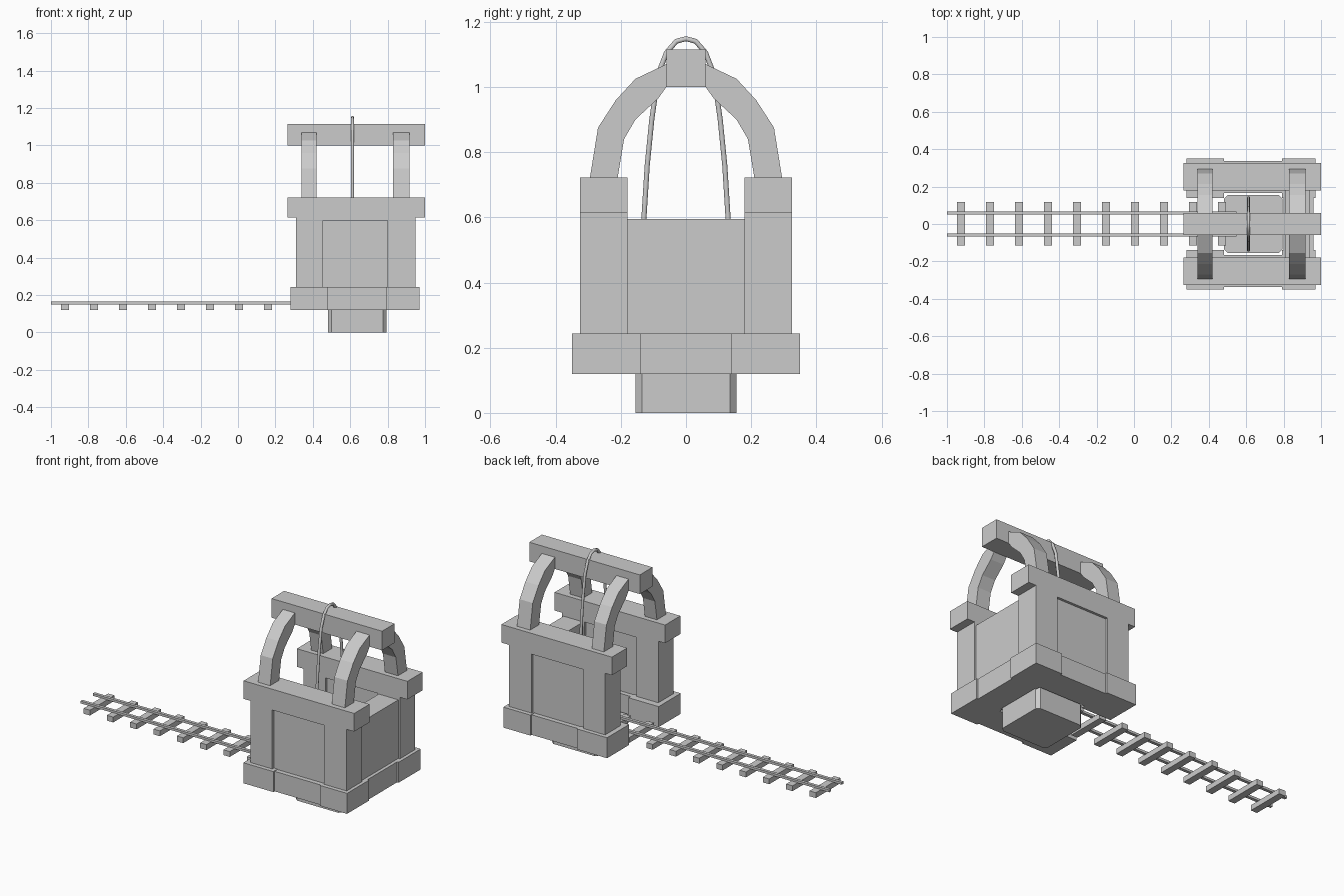
import bpy, bmesh, math
from mathutils import Vector

if "Cube" in bpy.data.objects:
    bpy.data.objects.remove(bpy.data.objects["Cube"])


def mesh_object(name, bm):
    bmesh.ops.recalc_face_normals(bm, faces=bm.faces)
    me = bpy.data.meshes.new(name)
    bm.to_mesh(me)
    bm.free()
    ob = bpy.data.objects.new(name, me)
    bpy.context.collection.objects.link(ob)
    return ob


def box(name, x, y, z):
    bm = bmesh.new()
    bmesh.ops.create_cube(bm, size=1)
    for v in bm.verts:
        v.co = Vector([(r[0] + r[1]) / 2 + c * (r[1] - r[0])
                       for r, c in zip((x, y, z), v.co)])
    return mesh_object(name, bm)


def prism(name, pts, lo, hi, place):
    """Extrude a 2D outline between lo and hi; place maps (u, v, w) to xyz."""
    bm = bmesh.new()
    a = [bm.verts.new(place(u, v, lo)) for u, v in pts]
    b = [bm.verts.new(place(u, v, hi)) for u, v in pts]
    n = len(pts)
    bm.faces.new(a)
    bm.faces.new(b[::-1])
    for i in range(n):
        j = (i + 1) % n
        bm.faces.new((a[i], a[j], b[j], b[i]))
    return mesh_object(name, bm)


def span(s, a, b):
    return tuple(sorted((s * a, s * b)))


# Side walls, mirrored front and back
arch_outer = [(.295, .72), (.27, .875), (.215, .96), (.155, 1.025), (.06, 1.07)]
arch_inner = [(.06, 1.0), (.085, .965), (.155, .90), (.19, .84), (.21, .72)]
for s, side in ((-1, "front"), (1, "back")):
    # base corner blocks and the recessed strip between them
    for x, end in (((.28, .48), "left"), ((.79, .97), "right")):
        box(f"{side}_{end}_base_corner", x, span(s, .14, .35), (.12, .243))
    box(f"{side}_base_strip", (.48, .79), span(s, .165, .338), (.12, .24))
    # pillars, recessed panel and cap
    for x, end in (((.31, .455), "left"), ((.80, .95), "right")):
        box(f"{side}_{end}_pillar", x, span(s, .18, .325), (.243, .615))
    box(f"{side}_panel", (.455, .80), span(s, .193, .31), (.24, .60))
    box(f"{side}_panel_lintel", (.455, .80), span(s, .18, .325), (.597, .615))
    box(f"{side}_wall_cap", (.265, 1.0), span(s, .18, .325), (.613, .722))
    # curved ribs up to the ridge beam
    for x, end in (((.34, .42), "left"), ((.83, .917), "right")):
        prism(f"{side}_{end}_rib", arch_outer + arch_inner, x[0], x[1],
              lambda u, v, w, s=s: (w, s * u, v))

# Ridge beam
box("ridge_beam", (.265, 1.0), (-.06, .06), (1.0, 1.115))

# End wall and its base strip
box("end_wall", (.81, .94), (-.18, .18), (.24, .595))
box("end_base_strip", (.80, .96), (-.14, .14), (.12, .243))

# Lift platform with clipped corners
c = .02
x0, x1, y1 = .48, .795, .155
prism("lift_platform",
      [(x0 + c, -y1), (x1 - c, -y1), (x1, -y1 + c), (x1, y1 - c),
       (x1 - c, y1), (x0 + c, y1), (x0, y1 - c), (x0, -y1 + c)],
      0, .135, lambda u, v, w: (u, v, w))

# Rope loop from the platform over the beam
half = [(.14, .13), (.138, .40), (.129, .60), (.119, .76), (.105, .90),
        (.085, 1.04), (.06, 1.105), (.03, 1.14)]
path = [(-y, z) for y, z in half] + [(0, 1.148)] + half[::-1]
cu = bpy.data.curves.new("rope", 'CURVE')
cu.dimensions = '3D'
cu.bevel_depth = .009
cu.bevel_resolution = 1
cu.use_fill_caps = True
sp = cu.splines.new('POLY')
sp.points.add(len(path) - 1)
for p, (y, z) in zip(sp.points, path):
    p.co = (.612, y, z, 1)
bpy.context.collection.objects.link(bpy.data.objects.new("rope", cu))

# Track: sleepers and two lengths of rail
for i in range(10):
    x = -.925 + i * .155
    box(f"sleeper_{i + 1}", (x - .021, x + .021), (-.115, .118), (.12, .152))
for s, side in ((-1, "front"), (1, "back")):
    for k, x in enumerate(((-1.0, -.38), (-.38, .548))):
        box(f"{side}_rail_{k + 1}", x, span(s, .05, .068), (.15, .164))
